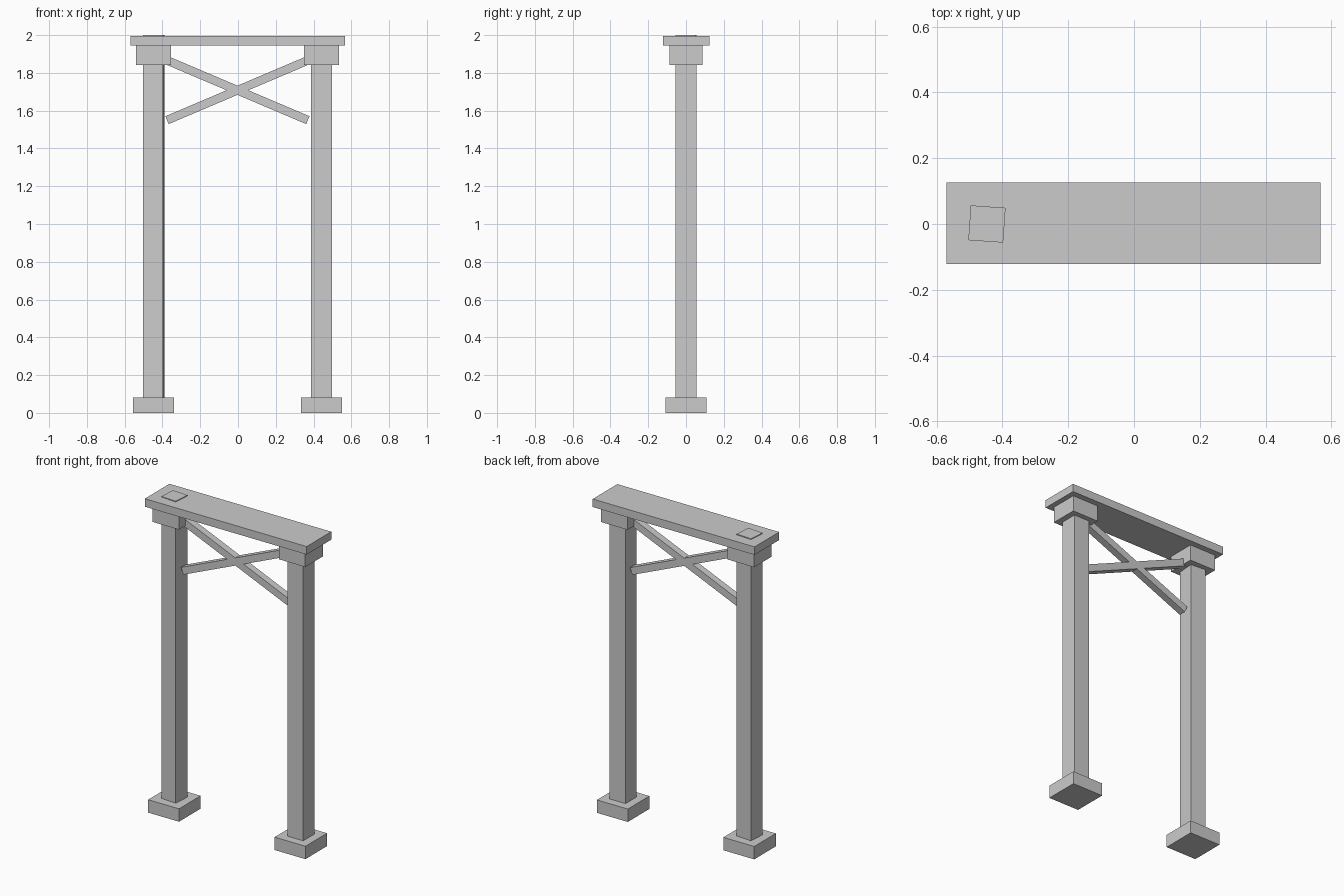
import bpy
from math import radians

if "Cube" in bpy.data.objects:
    bpy.data.objects.remove(bpy.data.objects["Cube"])


def box(name, center, size, rot=(0, 0, 0)):
    """Flat-faced box with its size applied, placed by its centre."""
    bpy.ops.mesh.primitive_cube_add(size=1, location=center)
    ob = bpy.context.object
    ob.name = name
    ob.scale = size
    bpy.ops.object.transform_apply(location=False, rotation=False, scale=True)
    ob.rotation_euler = [radians(a) for a in rot]
    return ob


def block(name, x, width, depth, z0, z1, y=0.0, turn=0):
    """Upright block spanning z0 to z1."""
    return box(name, (x, y, (z0 + z1) / 2), (width, depth, z1 - z0), (0, 0, turn))


# Two columns: footing, post, capital. The left post is slightly turned
# and just breaks through the top of the lintel.
for side, x, post_width, post_top, turn in (("left", -0.447, 0.106, 2.0, -4),
                                            ("right", 0.4415, 0.111, 1.97, 0)):
    block(f"{side}_footing", x, 0.217, 0.217, 0.0, 0.082)
    block(f"{side}_post", x, post_width, post_width, 0.04, post_top, turn=turn)
    block(f"{side}_capital", x, 0.185, 0.176, 1.843, 1.95)

# Lintel across both capitals
block("lintel", -0.001, 1.137, 0.247, 1.944, 1.995, y=0.002)

# Crossed braces under the lintel
for name, angle in (("brace_falling", 23), ("brace_rising", -23)):
    box(name, (-0.003, 0, 1.708), (0.81, 0.045, 0.045), (0, angle, 0))
